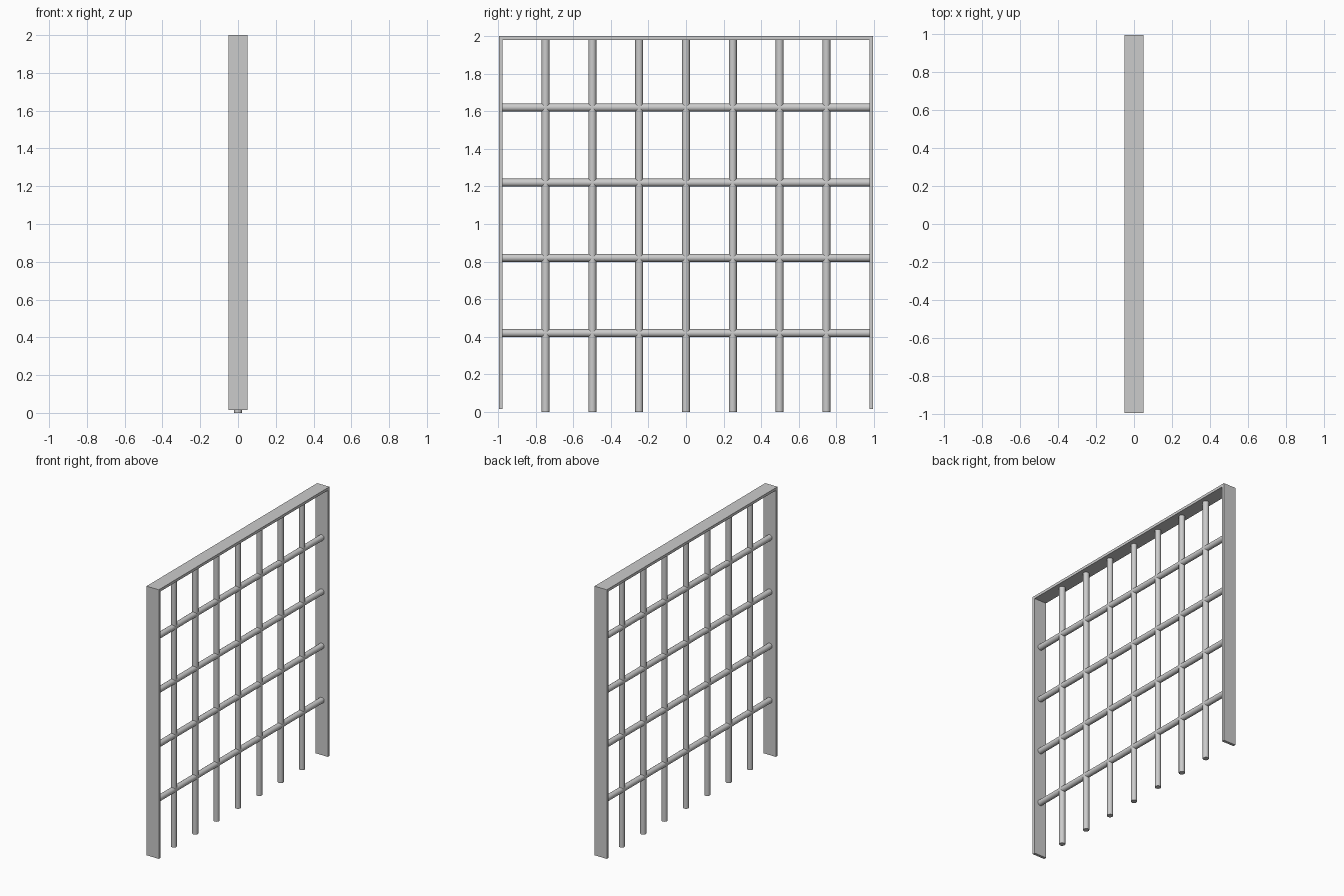
import bpy
from math import pi

if "Cube" in bpy.data.objects:
    bpy.data.objects.remove(bpy.data.objects["Cube"])

HALF_W, TOP, BOTTOM = 0.995, 2.0, 0.015   # frame extents
DEPTH, THICK, RADIUS = 0.10, 0.02, 0.021


def shade(ob):
    bpy.ops.object.shade_smooth_by_angle(angle=pi / 5)
    return ob


def bar(name, loc, length, rot=(0, 0, 0)):
    bpy.ops.mesh.primitive_cylinder_add(vertices=16, radius=RADIUS, depth=length,
                                        location=loc, rotation=rot)
    ob = bpy.context.object
    ob.name = name
    return shade(ob)


# Outer frame: one extruded upside-down U profile
outer = [(-HALF_W, BOTTOM), (-HALF_W, TOP), (HALF_W, TOP), (HALF_W, BOTTOM)]
inner = [(HALF_W - THICK, BOTTOM), (HALF_W - THICK, TOP - THICK),
         (-HALF_W + THICK, TOP - THICK), (-HALF_W + THICK, BOTTOM)]
profile = outer + inner
n = len(profile)
verts = [(x, y, z) for x in (DEPTH / 2, -DEPTH / 2) for y, z in profile]
caps = [(0, 7, 6, 1), (1, 6, 5, 2), (2, 5, 4, 3)]
faces = caps + [tuple(i + n for i in reversed(f)) for f in caps]
faces += [(i, (i + 1) % n, (i + 1) % n + n, i + n) for i in range(n)]
mesh = bpy.data.meshes.new("frame")
mesh.from_pydata(verts, [], faces)
mesh.update()
frame = bpy.data.objects.new("frame", mesh)
bpy.context.collection.objects.link(frame)

# Upright bars, reaching the ground
for i in range(7):
    length = TOP - THICK / 2
    bar(f"upright_bar_{i + 1}", (0, (i - 3) * 0.249, length / 2), length)

# Cross bars between the side posts
for i in range(4):
    bar(f"cross_bar_{i + 1}", (0, 0, 0.42 + 0.4 * i), 2 * HALF_W - THICK,
        (pi / 2, 0, 0))
